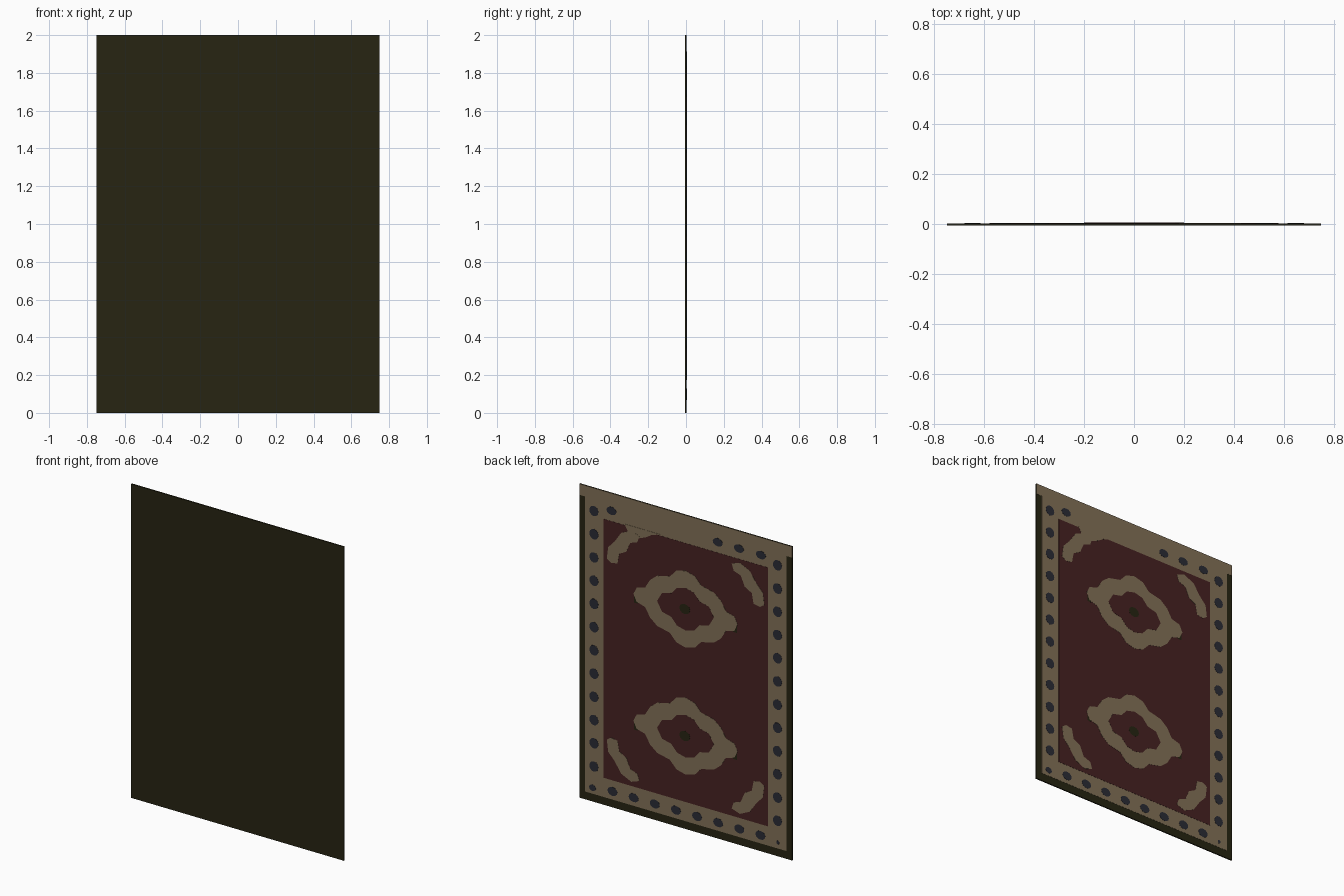
import bpy, bmesh, math

if "Cube" in bpy.data.objects:
    bpy.data.objects.remove(bpy.data.objects["Cube"])

def material(name, rgb):
    m = bpy.data.materials.new(name)
    m.diffuse_color = (*rgb, 1)
    m.use_nodes = True
    m.node_tree.nodes["Principled BSDF"].inputs["Base Color"].default_value = m.diffuse_color
    return m

OLIVE = material("dark olive", (0.020, 0.018, 0.006))
TAN = material("tan", (0.225, 0.165, 0.096))
RED = material("deep red", (0.062, 0.016, 0.016))
NAVY = material("dark navy", (0.024, 0.025, 0.036))

def plates(name, polys, y0, y1, mat):
    """Extrude flat x-z outlines from y0 to y1 as one object."""
    bm = bmesh.new()
    for pts in polys:
        f = bm.faces.new([bm.verts.new((x, y0, z)) for x, z in pts])
        ext = bmesh.ops.extrude_face_region(bm, geom=[f], use_keep_orig=True)
        for v in ext["geom"]:
            if isinstance(v, bmesh.types.BMVert):
                v.co.y = y1
    bmesh.ops.recalc_face_normals(bm, faces=bm.faces[:])
    me = bpy.data.meshes.new(name)
    bm.to_mesh(me)
    bm.free()
    me.materials.append(mat)
    ob = bpy.data.objects.new(name, me)
    bpy.context.collection.objects.link(ob)
    return ob

def rect(x0, z0, x1, z1):
    return [(x0, z0), (x1, z0), (x1, z1), (x0, z1)]

def disc(x, z, rx, rz, n=12):
    return [(x + rx * math.cos(2 * math.pi * i / n),
             z + rz * math.sin(2 * math.pi * i / n)) for i in range(n)]

def four_way(quarter, cz):
    """Mirror a quarter outline (top point to side point) into a closed loop."""
    q = quarter
    half = q + [(x, -z) for x, z in q[-2::-1]]
    loop = half + [(-x, z) for x, z in half[-2:0:-1]]
    return [(x, cz + z) for x, z in loop]

# rug backing
plates("rug_backing", [rect(-.75, 0, .75, 2)], -.006, .002, OLIVE)

# tan border, running full width at the top
plates("border", [[(-.71, .05), (.71, .05), (.71, 1.93), (.75, 1.93), (.75, 2),
                   (-.75, 2), (-.75, 1.93), (-.71, 1.93)]], .001, .003, TAN)

# red field
plates("field", [rect(-.58, .173, .58, 1.822)], .002, .004, RED)

# stepped corner bands, mirrored to all four corners
band = [(.382, 1.80), (.453, 1.768), (.50, 1.70), (.545, 1.652), (.555, 1.577),
        (.525, 1.557), (.48, 1.565), (.467, 1.63), (.417, 1.657), (.39, 1.72),
        (.34, 1.738), (.325, 1.78)]
corners = [[(sx * x, 1 + sz * (z - 1)) for x, z in band]
           for sx in (1, -1) for sz in (1, -1)]
plates("corner_bands", corners, .003, .005, TAN)

# patch joining one corner band to the border
plates("border_patch", [[(.43, 1.83), (.40, 1.775), (.33, 1.765), (.28, 1.785),
                         (.24, 1.81), (.18, 1.83)]], .003, .0046, TAN)

# medallions
outer = [(0, .245), (.065, .228), (.11, .18), (.2, .16), (.25, .12),
         (.285, .062), (.345, .045), (.367, 0)]
inner = [(0, .135), (.06, .12), (.10, .075), (.165, .06), (.2, 0)]
centres = (1.402, .593)
plates("medallion_tips", [rect(s * .335, c - .055, s * .362, c + .015)
                          for c in centres for s in (1, -1)], .003, .0046, OLIVE)
plates("medallion_rings", [four_way(outer, c) for c in centres], .003, .005, TAN)
plates("medallion_centres", [four_way(inner, c) for c in centres], .004, .0055, RED)
plates("medallion_dots", [disc(.005, c, .038, .032) for c in centres], .005, .006, OLIVE)

# border dots: two side columns, bottom row, partial top row
dots = [disc(s * .647, 1.854 - .148 * i, .032, .033) for s in (1, -1) for i in range(12)]
dots += [disc(.516 - .149 * i, .102, .035, .028) for i in range(8)]
dots += [disc(x, 1.888, .035, .026) for x in (.523, -.226, -.375, -.53)]
dots += [disc(.657, .088, .024, .02), disc(-.65, .088, .01, .012)]
plates("border_dots", dots, .002, .004, NAVY)
